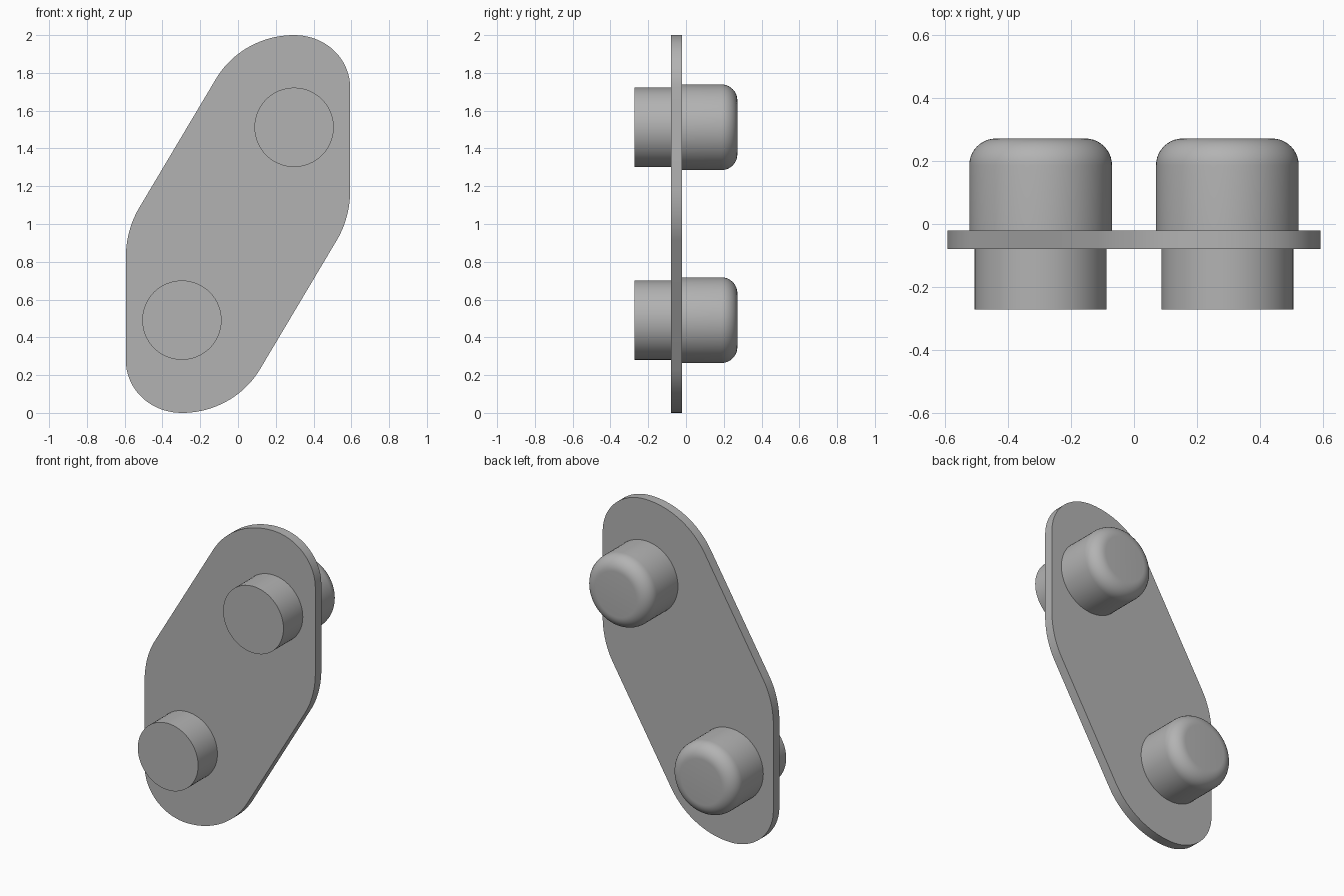
import bpy, bmesh, math
from mathutils import Vector
from mathutils.geometry import interpolate_bezier

cube = bpy.data.objects.get("Cube")
if cube:
    bpy.data.objects.remove(cube, do_unlink=True)

grey = bpy.data.materials.new("plain grey")
grey.use_nodes = True
colour = (0.45, 0.45, 0.45, 1)
grey.diffuse_color = colour
grey.node_tree.nodes["Principled BSDF"].inputs["Base Color"].default_value = colour


def finish(bm, name):
    bmesh.ops.recalc_face_normals(bm, faces=bm.faces)
    mesh = bpy.data.meshes.new(name)
    bm.to_mesh(mesh)
    bm.free()
    mesh.materials.append(grey)
    obj = bpy.data.objects.new(name, mesh)
    bpy.context.collection.objects.link(obj)
    bpy.ops.object.select_all(action="DESELECT")
    obj.select_set(True)
    bpy.context.view_layer.objects.active = obj
    bpy.ops.object.shade_smooth_by_angle(angle=math.radians(30))
    return obj


def rounded(start, corner, end, pull):
    """Curve from start to end, tangent to both lines through the corner."""
    a, c, b = (Vector((p[0], 0, p[1])) for p in (start, corner, end))
    return interpolate_bezier(a, a.lerp(c, pull), b.lerp(c, pull), b, 20)


def turned(name, profile, x, z, segments=64):
    """Solid of revolution along y, from (radius, y) points, with flat ends."""
    bm = bmesh.new()
    rings = []
    for r, y in profile:
        angles = [2 * math.pi * i / segments for i in range(segments)]
        rings.append([bm.verts.new((x + r * math.cos(t), y, z + r * math.sin(t)))
                      for t in angles])
    for low, high in zip(rings, rings[1:]):
        for i in range(segments):
            j = (i + 1) % segments
            bm.faces.new((low[i], low[j], high[j], high[i]))
    bm.faces.new(rings[0])
    bm.faces.new(rings[-1])
    return finish(bm, name)


# Link plate: half of the outline, repeated by a half turn about the centre
front, back, half_width = -0.08, -0.02, 0.594
half = (rounded((-half_width, 0.82), (-half_width, 0.967), (-0.523, 1.086), 0.65)
        + rounded((-0.117, 1.768), (0.021, 2), (0.297, 2), 0.62)
        + rounded((0.297, 2), (half_width, 2), (half_width, 1.72), 0.56)[1:])
outline = half + [Vector((-p.x, 0, 2 - p.z)) for p in half]
bm = bmesh.new()
face = bm.faces.new([bm.verts.new((p.x, front, p.z)) for p in outline])
wall = bmesh.ops.extrude_face_region(bm, geom=[face])
bmesh.ops.translate(bm, vec=(0, back - front, 0),
                    verts=[g for g in wall["geom"] if isinstance(g, bmesh.types.BMVert)])
finish(bm, "link_plate")

# Plain pins at the front and rounded caps at the back
radius, tip, fillet = 0.227, 0.272, 0.085
steps = [math.pi / 2 * i / 10 for i in range(11)]
cap = [(radius, back)] + [(radius - fillet + fillet * math.cos(t),
                           tip - fillet + fillet * math.sin(t)) for t in steps]
pin = [(0.21, -0.272), (0.21, front)]
for side, x, z in (("upper", 0.297, 1.512), ("lower", -0.297, 0.491)):
    turned(side + "_pin", pin, x, z)
    turned(side + "_cap", cap, x, z)
